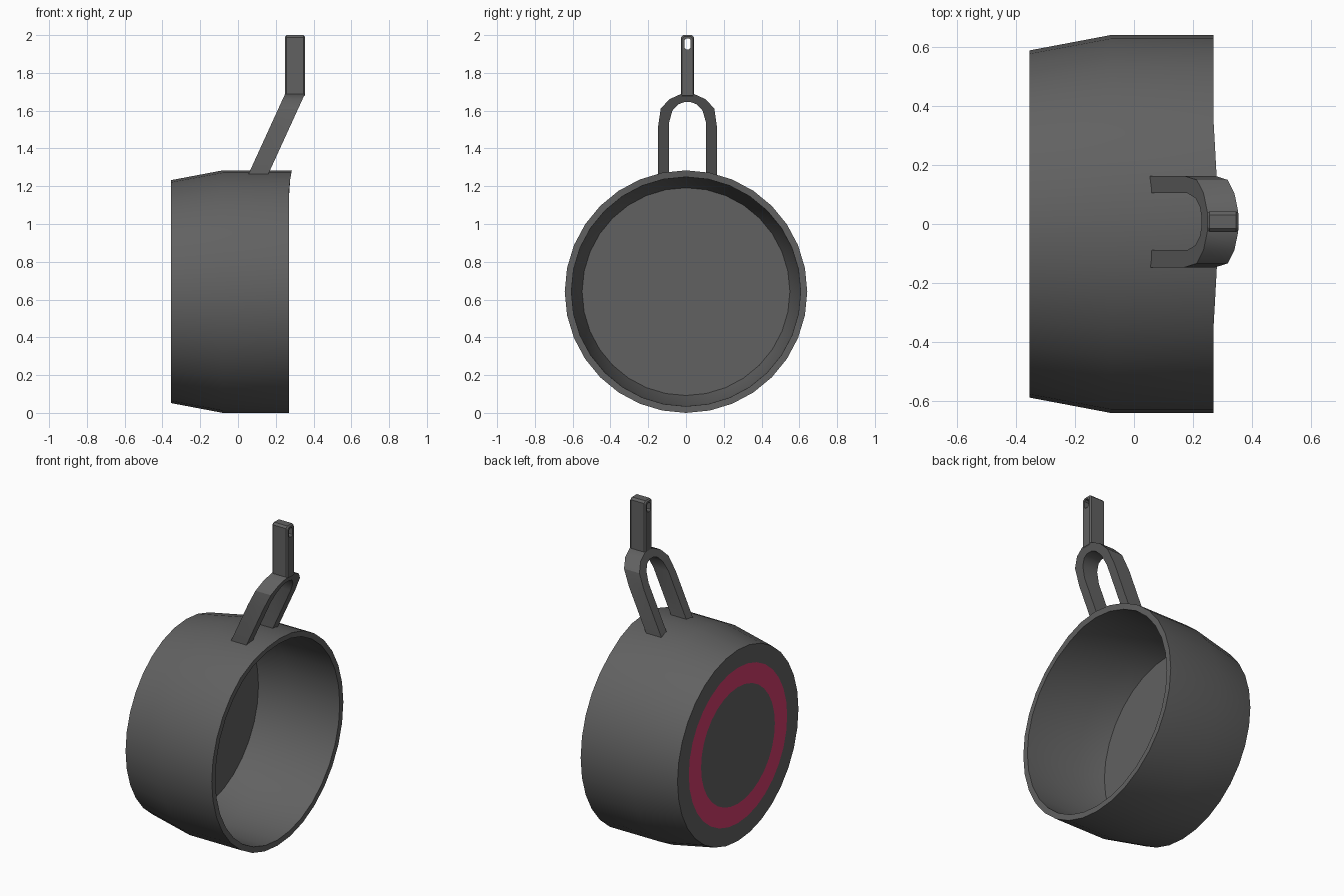
import bpy, bmesh, math

if "Cube" in bpy.data.objects:
    bpy.data.objects.remove(bpy.data.objects["Cube"])


def material(name, rgb):
    m = bpy.data.materials.new(name)
    m.diffuse_color = (*rgb, 1)
    m.use_nodes = True
    m.node_tree.nodes["Principled BSDF"].inputs["Base Color"].default_value = m.diffuse_color
    return m


grey = material("dark grey metal", (0.12, 0.12, 0.12))
magenta = material("magenta ring", (0.65, 0.045, 0.15))


def loft(name, rings, closed=False, cap=False, mats=(grey,), paint=None):
    """Skin equal-length rings of points; optionally paint one band."""
    bm = bmesh.new()
    vs = [[bm.verts.new(p) for p in r] for r in rings]
    n, k = len(rings[0]), len(rings)
    for i in range(k if closed else k - 1):
        a, b = vs[i], vs[(i + 1) % k]
        for j in range(n):
            f = bm.faces.new((a[j], a[(j + 1) % n], b[(j + 1) % n], b[j]))
            f.material_index = 1 if i == paint else 0
    if cap:
        bm.faces.new(vs[0])
        bm.faces.new(vs[-1])
    bmesh.ops.recalc_face_normals(bm, faces=bm.faces)
    me = bpy.data.meshes.new(name)
    bm.to_mesh(me)
    bm.free()
    ob = bpy.data.objects.new(name, me)
    bpy.context.collection.objects.link(ob)
    for m in mats:
        me.materials.append(m)
    bpy.ops.object.select_all(action='DESELECT')
    ob.select_set(True)
    bpy.context.view_layer.objects.active = ob
    bpy.ops.object.shade_smooth_by_angle(angle=math.radians(30))
    return ob


# Pan body: (x, radius) profile turned about the x axis, base to inner floor
CZ, SEG = 0.642, 32
profile = [(-0.355, 0.36), (-0.355, 0.48), (-0.355, 0.59), (-0.08, 0.642),
           (0.27, 0.642), (0.27, 0.607), (-0.08, 0.60), (-0.245, 0.55)]


def pan_ring(x, r):
    pts = []
    for i in range(SEG):
        a = 2 * math.pi * i / SEG
        z = CZ + r * math.cos(a)
        # the rim leans out slightly at the top as a pouring lip
        lip = 0.015 * max(0, (z - 1.2) / 0.084) if x > 0.2 else 0
        pts.append((x + lip, r * math.sin(a), z))
    return pts


loft("pan_body", [pan_ring(x, r) for x, r in profile], cap=True,
     mats=(grey, magenta), paint=0)

# Forked handle base: arch outline pushed along x, leaning outward with height
HY = 0.008
outer = [(0.155, 1.25), (0.155, 1.52), (0.142, 1.61), (0.097, 1.66), (0.035, 1.688)]
inner = [(0.097, 1.25), (0.097, 1.54), (0.08, 1.60), (0.05, 1.633), (0.018, 1.645)]


def mirrored(half):
    return half + [(-y, z) for y, z in reversed(half)]


def lean(p, dx):
    y, z = p
    return (0.058 + dx + (z - 1.27) * 0.457, y + HY, z)


arch = [[lean(o, 0), lean(o, 0.105), lean(i, 0.105), lean(i, 0)]
        for o, i in zip(mirrored(outer), mirrored(inner))]
loft("handle_fork", arch, cap=True)

# Handle grip: upright bar with softened edges and a slotted hanging hole
X0, X1 = 0.249, 0.355


def octagon(x, hw, z0, z1, c0, c1):
    half = [(hw - c0, z0), (hw, z0 + c0), (hw, z1 - c1), (hw - c1, z1)]
    return [(x, y + HY, z) for y, z in mirrored(half)]


grip = []
for x, s in ((X0, 1), (X1, -1)):
    side = [octagon(x + s * 0.008, 0.035, 1.675, 2.0, 0.003, 0.012),
            octagon(x, 0.029, 1.681, 1.992, 0.003, 0.011),
            octagon(x, 0.017, 1.925, 1.982, 0.009, 0.009)]
    grip += side if s == 1 else side[::-1]
loft("handle_grip", grip, closed=True)
